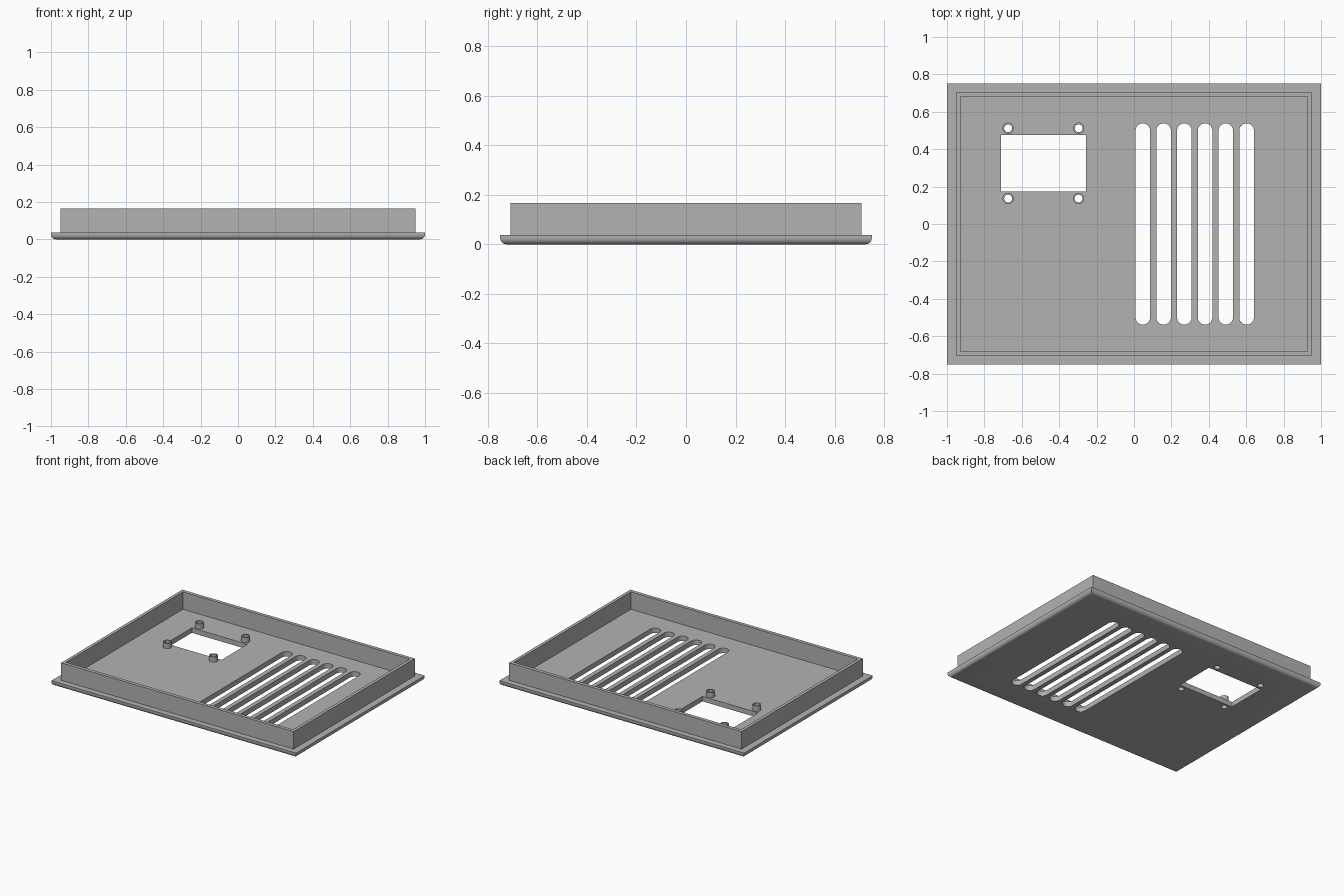
import bpy
import bmesh
from math import sin, cos, pi

if "Cube" in bpy.data.objects:
    bpy.data.objects.remove(bpy.data.objects["Cube"], do_unlink=True)

PLATE_TOP = 0.037
RIM_TOP = 0.166
POST_TOP = 0.075

grey = bpy.data.materials.new("grey plastic")
grey.use_nodes = True
colour = (0.45, 0.45, 0.45, 1)
grey.diffuse_color = colour
grey.node_tree.nodes["Principled BSDF"].inputs["Base Color"].default_value = colour


def finish(name, bm):
    bmesh.ops.recalc_face_normals(bm, faces=bm.faces)
    mesh = bpy.data.meshes.new(name)
    bm.to_mesh(mesh)
    bm.free()
    mesh.materials.append(grey)
    obj = bpy.data.objects.new(name, mesh)
    bpy.context.collection.objects.link(obj)
    return obj


def rectangle(hx, hy, cx=0, cy=0):
    return [(cx + sx * hx, cy + sy * hy) for sx, sy in ((-1, -1), (1, -1), (1, 1), (-1, 1))]


def circle(cx, cy, r, n=32):
    return [(cx + r * cos(2 * pi * i / n), cy + r * sin(2 * pi * i / n)) for i in range(n)]


def slot(cx, half_length, r, n=16):
    """Outline of an upright slot with round ends."""
    reach = half_length - r
    top = [(cx + r * cos(pi * i / n), reach + r * sin(pi * i / n)) for i in range(n + 1)]
    return top + [(2 * cx - x, -y) for x, y in top]


def add_prism(bm, outline, z0, z1):
    face = bm.faces.new([bm.verts.new((x, y, z0)) for x, y in outline])
    top = bmesh.ops.extrude_face_region(bm, geom=[face])["geom"]
    verts = [v for v in top if isinstance(v, bmesh.types.BMVert)]
    bmesh.ops.translate(bm, verts=verts, vec=(0, 0, z1 - z0))


def tube(name, outer, inner, z0, z1):
    """Hollow wall between two outlines with equal point counts."""
    bm = bmesh.new()
    rings = [[bm.verts.new((x, y, z)) for x, y in outline]
             for outline, z in ((outer, z0), (outer, z1), (inner, z1), (inner, z0))]
    n = len(outer)
    for k in range(4):
        a, b = rings[k], rings[(k + 1) % 4]
        for i in range(n):
            j = (i + 1) % n
            bm.faces.new((a[i], a[j], b[j], b[i]))
    return finish(name, bm)


def smooth(obj):
    bpy.ops.object.select_all(action="DESELECT")
    obj.select_set(True)
    bpy.context.view_layer.objects.active = obj
    bpy.ops.object.shade_smooth_by_angle(angle=pi / 6)


posts = [(x, y) for x in (-0.673, -0.296) for y in (0.136, 0.512)]

# Face plate with its lower edges rounded
bm = bmesh.new()
add_prism(bm, rectangle(1, 0.75), 0, PLATE_TOP)
lower = [e for e in bm.edges if all(v.co.z < 0.001 for v in e.verts)]
bmesh.ops.bevel(bm, geom=lower, offset=0.027, segments=6, profile=0.5, affect="EDGES")
plate = finish("face_plate", bm)

# Openings: display window, screw holes and vent slots
bm = bmesh.new()
add_prism(bm, rectangle(0.227, 0.151, -0.483, 0.324), -0.1, 0.1)
for x, y in posts:
    add_prism(bm, circle(x, y, 0.021), -0.1, 0.1)
for i in range(6):
    add_prism(bm, slot(0.047 + 0.111 * i, 0.538, 0.039), -0.1, 0.1)
cutter = finish("opening_cutter", bm)
cutter.hide_render = True

cut = plate.modifiers.new("openings", "BOOLEAN")
cut.operation = "DIFFERENCE"
cut.solver = "EXACT"
cut.object = cutter
bpy.context.view_layer.objects.active = plate
bpy.ops.object.modifier_apply(modifier=cut.name)
bpy.data.objects.remove(cutter, do_unlink=True)
smooth(plate)

# Raised rim
tube("rim_wall", rectangle(0.95, 0.707), rectangle(0.927, 0.681), PLATE_TOP, RIM_TOP)

# Hollow screw posts around the window
for i, (x, y) in enumerate(posts):
    smooth(tube(f"screw_post_{i + 1}", circle(x, y, 0.03), circle(x, y, 0.021),
                PLATE_TOP, POST_TOP))
